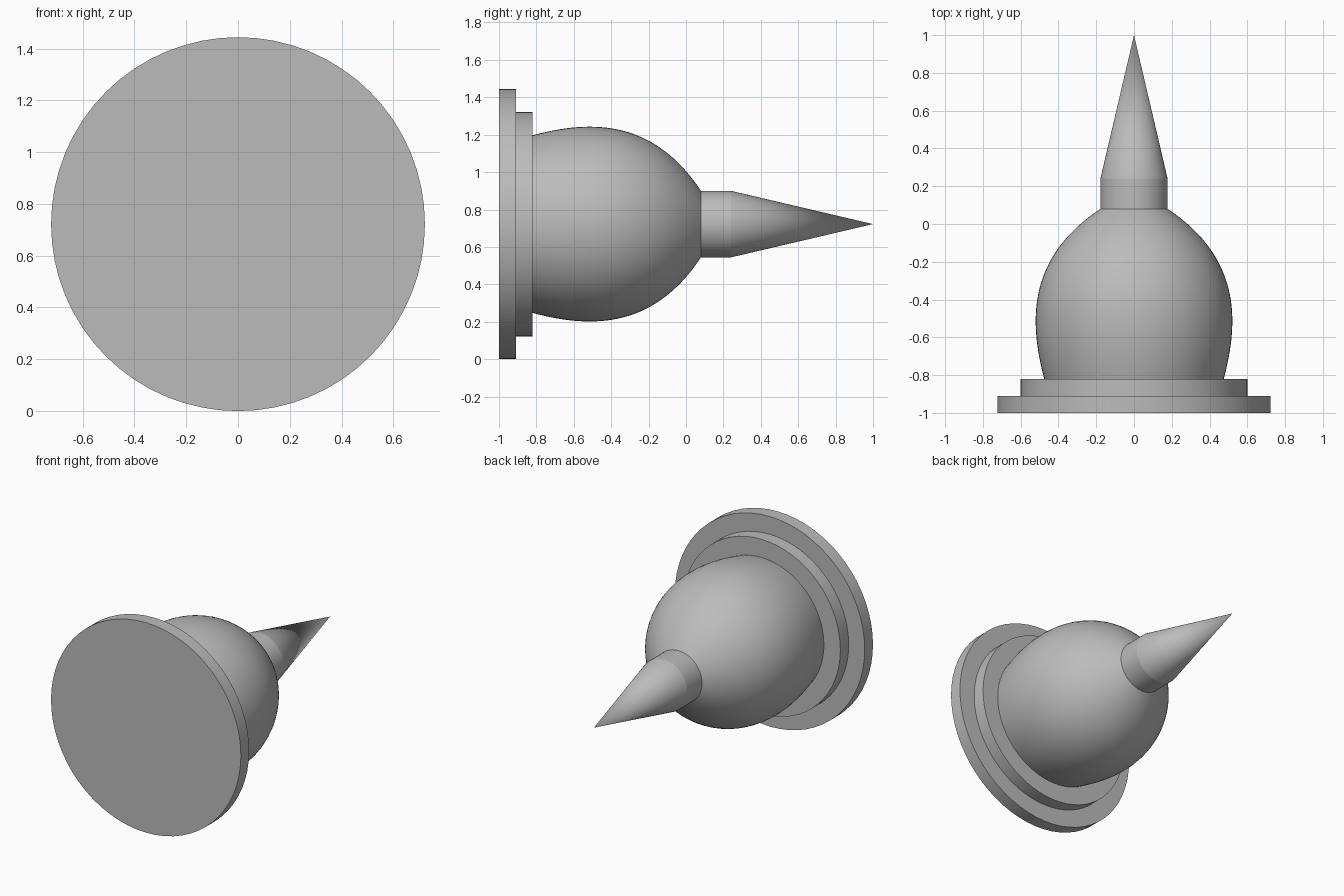
import bpy
import bmesh
import math
from mathutils import Matrix, Vector
from mathutils.geometry import interpolate_bezier

SIDES = 64
RADIUS = 0.722      # largest radius, also the height of the axis

cube = bpy.data.objects.get("Cube")
if cube:
    bpy.data.objects.remove(cube, do_unlink=True)

grey = bpy.data.materials.new("plain grey")
grey.use_nodes = True
colour = (0.5, 0.5, 0.5, 1)
grey.diffuse_color = colour
grey.node_tree.nodes["Principled BSDF"].inputs["Base Color"].default_value = colour


def lathe(name, profile, smooth_angle=30):
    """Turn (y, radius) points around the horizontal y axis."""
    bm = bmesh.new()
    verts = [bm.verts.new((r, y, 0)) for y, r in profile]
    edges = [bm.edges.new(pair) for pair in zip(verts, verts[1:])]
    bmesh.ops.spin(bm, geom=verts + edges, cent=(0, 0, 0), axis=(0, 1, 0),
                   angle=math.tau, steps=SIDES, use_duplicate=False)
    bmesh.ops.remove_doubles(bm, verts=bm.verts, dist=0.0001)
    bmesh.ops.recalc_face_normals(bm, faces=bm.faces)
    bm.transform(Matrix.Translation((0, 0, RADIUS)))
    mesh = bpy.data.meshes.new(name)
    bm.to_mesh(mesh)
    bm.free()
    mesh.materials.append(grey)
    obj = bpy.data.objects.new(name, mesh)
    bpy.context.collection.objects.link(obj)
    bpy.ops.object.select_all(action="DESELECT")
    obj.select_set(True)
    bpy.context.view_layer.objects.active = obj
    bpy.ops.object.shade_smooth_by_angle(angle=math.radians(smooth_angle))


def disc(name, start, end, radius):
    lathe(name, [(start, 0), (start, radius), (end, radius), (end, 0)])


# Stepped base: wide plate and smaller collar
disc("base_plate", -1, -0.91, RADIUS)
disc("base_collar", -0.91, -0.82, 0.6)

# Rounded body, fuller towards the base
handles = [(-0.82, 0.475), (-0.52, 0.555), (-0.18, 0.57), (0.08, 0.178)]
curve = interpolate_bezier(*[Vector((*p, 0)) for p in handles], 32)
outline = [(p.x, p.y) for p in curve]
lathe("round_body", [(-0.82, 0)] + outline + [(0.08, 0)])

# Short straight neck running into a long pointed tip
lathe("spike", [(0.08, 0), (0.08, 0.178), (0.24, 0.178), (1, 0)], 10)
